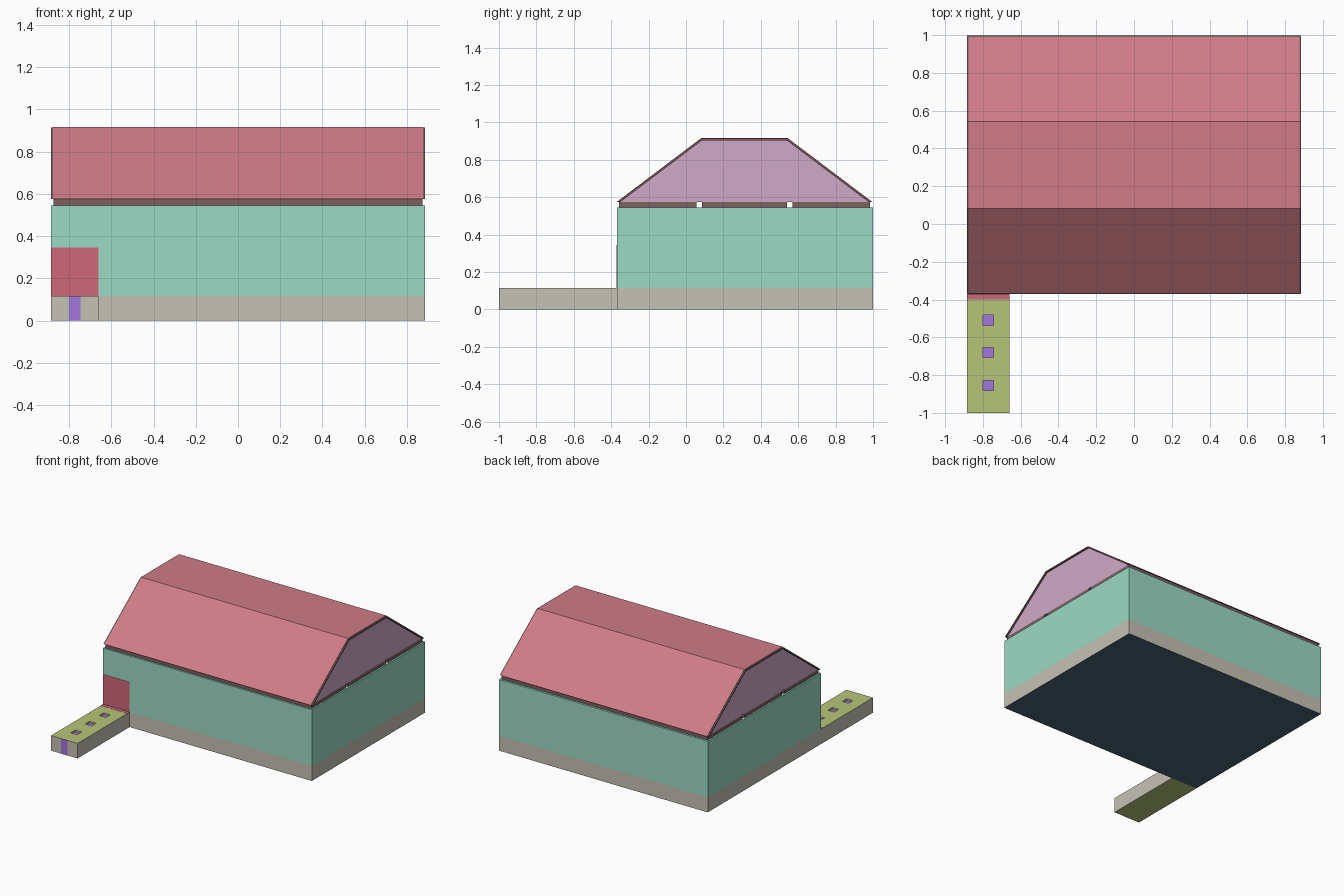
import bpy, bmesh

if "Cube" in bpy.data.objects:
    bpy.data.objects.remove(bpy.data.objects["Cube"])


def mat(name, r, g, b):
    m = bpy.data.materials.new(name)
    m.diffuse_color = (r, g, b, 1)
    m.use_nodes = True
    m.node_tree.nodes["Principled BSDF"].inputs["Base Color"].default_value = m.diffuse_color
    return m


RED = mat("roof_red", 0.62, 0.20, 0.24)
DOOR = mat("door_red", 0.62, 0.14, 0.19)
BROWN = mat("trim_brown", 0.20, 0.12, 0.12)
GREEN = mat("wall_green", 0.33, 0.70, 0.56)
STONE = mat("base_stone", 0.56, 0.54, 0.46)
NAVY = mat("floor_navy", 0.06, 0.13, 0.17)
LILAC = mat("gable_lilac", 0.63, 0.40, 0.58)
OLIVE = mat("path_olive", 0.47, 0.56, 0.19)
PURPLE = mat("stud_purple", 0.36, 0.18, 0.72)


def finish(name, bm, mats):
    bmesh.ops.recalc_face_normals(bm, faces=bm.faces)
    me = bpy.data.meshes.new(name)
    bm.to_mesh(me)
    bm.free()
    for m in mats:
        me.materials.append(m)
    ob = bpy.data.objects.new(name, me)
    bpy.context.collection.objects.link(ob)
    return ob


def stack(name, x, y, levels, mats):
    """Box with rings at each z level; mats = bottom, one per band, top."""
    bm = bmesh.new()
    rings = [[bm.verts.new(p) for p in ((x[0], y[0], z), (x[1], y[0], z),
                                        (x[1], y[1], z), (x[0], y[1], z))]
             for z in levels]
    bm.faces.new(rings[0]).material_index = 0
    for i, (a, b) in enumerate(zip(rings, rings[1:])):
        for k in range(4):
            n = (k + 1) % 4
            bm.faces.new((a[k], a[n], b[n], b[k])).material_index = i + 1
    bm.faces.new(rings[-1]).material_index = len(levels)
    return finish(name, bm, mats)


def prism(name, profile, half, m):
    """Y-Z profile extruded along x."""
    bm = bmesh.new()
    face = bm.faces.new([bm.verts.new((-half, y, z)) for y, z in profile])
    ext = bmesh.ops.extrude_face_region(bm, geom=[face])["geom"]
    bmesh.ops.translate(bm, vec=(2 * half, 0, 0),
                        verts=[v for v in ext if isinstance(v, bmesh.types.BMVert)])
    return finish(name, bm, [m])


def box(name, x, y, z, m):
    return stack(name, x, y, z, [m] * 3)


# House body with stone band and coloured floor
stack("house_body", (-0.885, 0.885), (-0.37, 1.0), (0, 0.115, 0.545),
      [NAVY, STONE, GREEN, GREEN])

# Ceiling slabs with slots between them
for i, y in enumerate([(-0.357, 0.055), (0.085, 0.54), (0.57, 0.985)]):
    box(f"ceiling_slab_{i + 1}", (-0.873, 0.873), y, (0.545, 0.575), BROWN)

# Roof: inset gable core, brown shell, red skin
inner = [(-0.350, 0.575), (0.086, 0.904), (0.539, 0.904), (0.975, 0.575)]
middle = [(-0.365, 0.575), (0.083, 0.913), (0.542, 0.913), (0.990, 0.575)]
outer = [(-0.369, 0.576), (0.082, 0.917), (0.543, 0.917), (0.995, 0.576)]
prism("gable_core", inner, 0.873, LILAC)
prism("roof_shell", middle + inner[::-1], 0.885, BROWN)
prism("roof_skin", outer + middle[::-1], 0.875, RED)

# Entrance path with sunken square studs
path_x, stud_x = (-0.885, -0.66), (-0.80, -0.745)
path = stack("entrance_path", path_x, (-1.0, -0.37), (0, 0.115),
             [OLIVE, STONE, OLIVE])
for i, y in enumerate((-0.51, -0.68, -0.855)):
    span = (y - 0.0275, y + 0.0275)
    cutter = box(f"stud_cutter_{i + 1}", stud_x, span, (0.10, 0.15), PURPLE)
    cutter.hide_render = True
    cutter.hide_set(True)
    mod = path.modifiers.new("pit", "BOOLEAN")
    mod.operation = "DIFFERENCE"
    mod.solver = "EXACT"
    mod.object = cutter
    box(f"path_stud_{i + 1}", stud_x, span, (0.098, 0.102), PURPLE)

# Painted stripe, door and threshold
box("path_front_stripe", stud_x, (-1.001, -0.999), (0, 0.115), PURPLE)
box("door", path_x, (-0.372, -0.369), (0.115, 0.345), DOOR)
box("door_threshold", path_x, (-0.40, -0.37), (0.114, 0.116), DOOR)
